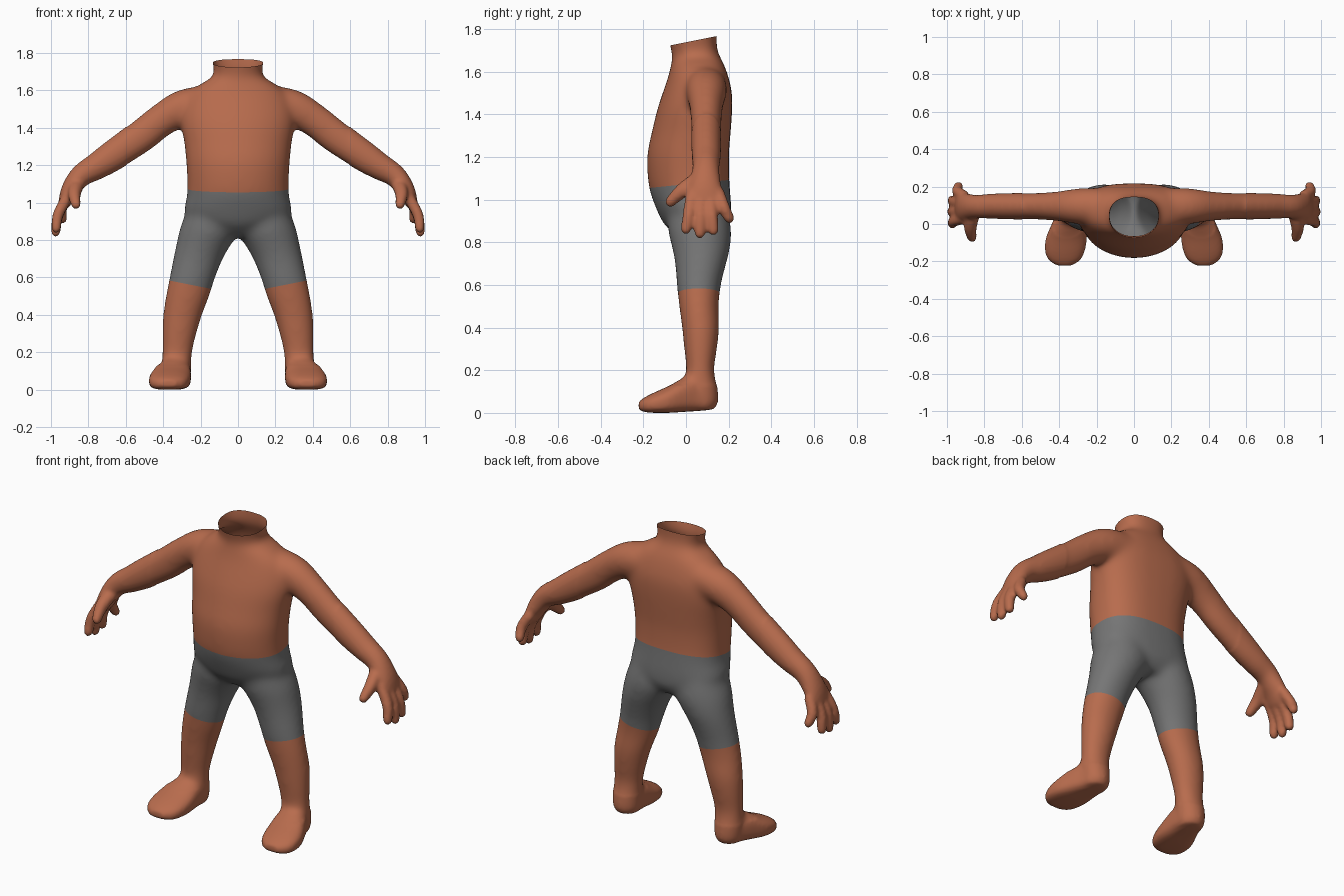
import bpy
import bmesh
import math
from mathutils import Vector

default_cube = bpy.data.objects.get("Cube")
if default_cube:
    bpy.data.objects.remove(default_cube, do_unlink=True)

SIDES = 28


def make_material(name, colour):
    mat = bpy.data.materials.new(name)
    mat.use_nodes = True
    mat.diffuse_color = colour
    mat.node_tree.nodes["Principled BSDF"].inputs["Base Color"].default_value = colour
    return mat


def refine(rows, steps=4):
    """Catmull-Rom interpolation of rows of numbers."""
    out = []
    for i in range(len(rows) - 1):
        a, b, c, d = (rows[max(0, min(len(rows) - 1, i + k))] for k in (-1, 0, 1, 2))
        for step in range(steps):
            t = step / steps
            out.append([q + 0.5 * t * (r - p + t * (2 * p - 5 * q + 4 * r - s + t * (3 * (q - r) + s - p)))
                        for p, q, r, s in zip(a, b, c, d)])
    return out + [list(rows[-1])]


def loft(bm, rings, front_power=2, back_power=2):
    """Skin closed rings given as (centre, half axis u, half axis v)."""
    loops = []
    for centre, u, v in rings:
        loop = []
        for i in range(SIDES):
            angle = math.tau * i / SIDES
            c, s = math.cos(angle), math.sin(angle)
            e = 2 / (back_power if s > 0 else front_power)
            pos = centre + u * math.copysign(abs(c) ** e, c) + v * math.copysign(abs(s) ** e, s)
            loop.append(bm.verts.new(pos))
        loops.append(loop)
    for low, high in zip(loops, loops[1:]):
        for i in range(SIDES):
            j = (i + 1) % SIDES
            bm.faces.new((low[i], low[j], high[j], high[i]))
    bm.faces.new(loops[0][::-1])
    bm.faces.new(loops[-1])


def upright(bm, rows, **powers):
    """Rows: height, min x, max x, min y, max y."""
    loft(bm, [(Vector(((x0 + x1) / 2, (y0 + y1) / 2, z)),
               Vector(((x1 - x0) / 2, 0, 0)), Vector((0, (y1 - y0) / 2, 0)))
              for z, x0, x1, y0, y1 in refine(rows)], **powers)


def limb(bm, rows, rounded=False):
    """Rows: x, y, z, half depth along y, half thickness."""
    rows = refine(rows)
    points = [Vector(r[:3]) for r in rows]
    rings = []
    for i, row in enumerate(rows):
        tangent = (points[min(i + 1, len(rows) - 1)] - points[max(i - 1, 0)]).normalized()
        v = Vector((0, 1, 0)).cross(tangent).normalized()
        u = tangent.cross(v)
        rings.append((points[i], u * row[3], v * row[4]))
    if rounded:
        centre, u, v = rings[-1]
        for angle in (30, 55, 78):
            a = math.radians(angle)
            rings.append((centre + tangent * u.length * math.sin(a), u * math.cos(a), v * math.cos(a)))
    loft(bm, rings)


bm = bmesh.new()

# Leg
upright(bm, [
    (0.97, 0.04, 0.27, -0.08, 0.19),
    (0.86, -0.01, 0.312, -0.085, 0.213),
    (0.77, 0.04, 0.332, -0.065, 0.207),
    (0.7, 0.08, 0.347, -0.052, 0.19),
    (0.6, 0.12, 0.367, -0.044, 0.165),
    (0.5, 0.152, 0.387, -0.033, 0.154),
    (0.4, 0.19, 0.402, -0.02, 0.157),
    (0.3, 0.22, 0.407, -0.01, 0.147),
    (0.2, 0.243, 0.407, 0, 0.133),
    (0.12, 0.25, 0.41, -0.01, 0.148),
    (0.05, 0.255, 0.405, -0.01, 0.15),
    (0.015, 0.27, 0.39, 0, 0.13)])

# Foot, lofted from heel to toe (rows: y, centre x, half width, sole, instep)
foot = [
    (0.1, 0.33, 0.07, 0.012, 0.12),
    (0.05, 0.335, 0.082, 0.008, 0.17),
    (0, 0.346, 0.094, 0.005, 0.172),
    (-0.08, 0.362, 0.11, 0, 0.127),
    (-0.15, 0.37, 0.105, 0, 0.095),
    (-0.195, 0.372, 0.082, 0.004, 0.072),
    (-0.222, 0.372, 0.04, 0.015, 0.052)]
loft(bm, [(Vector((cx, y, (low + high) / 2)), Vector((w, 0, 0)), Vector((0, 0, (high - low) / 2)))
          for y, cx, w, low, high in refine(foot)], front_power=3.5, back_power=2.2)

# Arm and palm
limb(bm, [
    (0.1, 0.09, 1.53, 0.1, 0.1),
    (0.28, 0.095, 1.51, 0.098, 0.1),
    (0.41, 0.095, 1.44, 0.08, 0.09),
    (0.515, 0.095, 1.357, 0.073, 0.09),
    (0.67, 0.095, 1.25, 0.07, 0.082),
    (0.755, 0.095, 1.195, 0.067, 0.072),
    (0.84, 0.093, 1.143, 0.063, 0.06),
    (0.895, 0.09, 1.07, 0.074, 0.05),
    (0.925, 0.09, 1.005, 0.083, 0.036),
    (0.935, 0.09, 0.985, 0.07, 0.028)])

# Fingers (knuckle y, tip x, tip y, tip z)
for knuckle, x, y, z in [(0.03, 0.972, 0, 0.862), (0.07, 0.975, 0.065, 0.842),
                         (0.112, 0.972, 0.128, 0.855), (0.148, 0.938, 0.203, 0.913)]:
    limb(bm, [(0.905, knuckle, 1.04, 0.03, 0.03),
              ((0.925 + x) / 2 + 0.012, (knuckle + y) / 2, (1.02 + z) / 2, 0.029, 0.029),
              (x, y, z, 0.025, 0.025)], rounded=True)

# Thumb
limb(bm, [(0.86, 0.06, 1.1, 0.035, 0.04), (0.875, -0.015, 1.045, 0.035, 0.035),
          (0.866, -0.073, 0.99, 0.026, 0.026)], rounded=True)

# Mirror the limbs to the other side
copy = bmesh.ops.duplicate(bm, geom=bm.verts[:] + bm.edges[:] + bm.faces[:])["geom"]
for v in copy:
    if isinstance(v, bmesh.types.BMVert):
        v.co.x *= -1

# Torso and neck (rows: height, half width, front y, back y)
torso = [
    (0.82, 0.12, -0.03, 0.17), (0.88, 0.24, -0.1, 0.208), (0.95, 0.288, -0.137, 0.213),
    (1.04, 0.273, -0.17, 0.207), (1.12, 0.272, -0.181, 0.202), (1.22, 0.278, -0.181, 0.202),
    (1.32, 0.288, -0.16, 0.21), (1.42, 0.305, -0.136, 0.217), (1.5, 0.3, -0.11, 0.216),
    (1.58, 0.265, -0.083, 0.198), (1.635, 0.2, -0.07, 0.178), (1.67, 0.142, -0.064, 0.16),
    (1.71, 0.13, -0.073, 0.145), (1.77, 0.142, -0.087, 0.145), (1.86, 0.15, -0.095, 0.15)]
upright(bm, [(z, -w, w, front, back) for z, w, front, back in torso], back_power=2.6)
bmesh.ops.recalc_face_normals(bm, faces=bm.faces)

mesh = bpy.data.meshes.new("body")
bm.to_mesh(mesh)
bm.free()
body = bpy.data.objects.new("body", mesh)
bpy.context.collection.objects.link(body)

# Fuse the parts into one skin
remesh = body.modifiers.new("fuse", "REMESH")
remesh.mode = "VOXEL"
remesh.voxel_size = 0.01
relax = body.modifiers.new("relax", "SMOOTH")
relax.iterations = 7
bpy.context.view_layer.update()
bm = bmesh.new()
bm.from_object(body, bpy.context.evaluated_depsgraph_get())
body.modifiers.clear()

# Soften shoulders, hips and ankles further
soft = [v for v in bm.verts if abs(v.co.x) < 0.6 and v.co.z > 0.13]
for _ in range(25):
    bmesh.ops.smooth_vert(bm, verts=soft, factor=0.5, use_axis_x=True, use_axis_y=True, use_axis_z=True)


def cut(faces, point, normal, open_end=False):
    edges = {e for f in faces for e in f.edges}
    verts = {v for f in faces for v in f.verts}
    bmesh.ops.bisect_plane(bm, geom=list(verts) + list(edges) + faces, plane_co=point,
                           plane_no=normal, clear_outer=open_end)


# Open neck, waistline and hems
cut([f for f in bm.faces if f.calc_center_median().z > 1.6], (0, -0.08, 1.722), (0, -0.2, 1), True)
waist, waist_normal = Vector((0, -0.17, 1.055)), Vector((0, -0.1, 1))
cut([f for f in bm.faces if abs(f.calc_center_median().x) < 0.45], waist, waist_normal)
for side in (1, -1):
    cut([f for f in bm.faces if f.calc_center_median().z < 0.7 and f.calc_center_median().x * side > 0],
        (0.15 * side, 0, 0.54), (-0.2 * side, 0, 1))

# Shorts lie between the waistline and the hems
for f in bm.faces:
    f.smooth = True
    c = f.calc_center_median()
    below_waist = (c - waist).dot(waist_normal) < 0
    above_hem = c.z > 0.54 + 0.2 * (abs(c.x) - 0.15)
    f.material_index = int(below_waist and above_hem and abs(c.x) < 0.6)

# Stand on the ground
lowest = min(v.co.z for v in bm.verts)
bmesh.ops.translate(bm, verts=bm.verts, vec=(0, 0, -lowest))
bm.to_mesh(mesh)
bm.free()
mesh.materials.append(make_material("skin brown", (0.48, 0.15, 0.075, 1)))
mesh.materials.append(make_material("shorts grey", (0.18, 0.18, 0.18, 1)))
